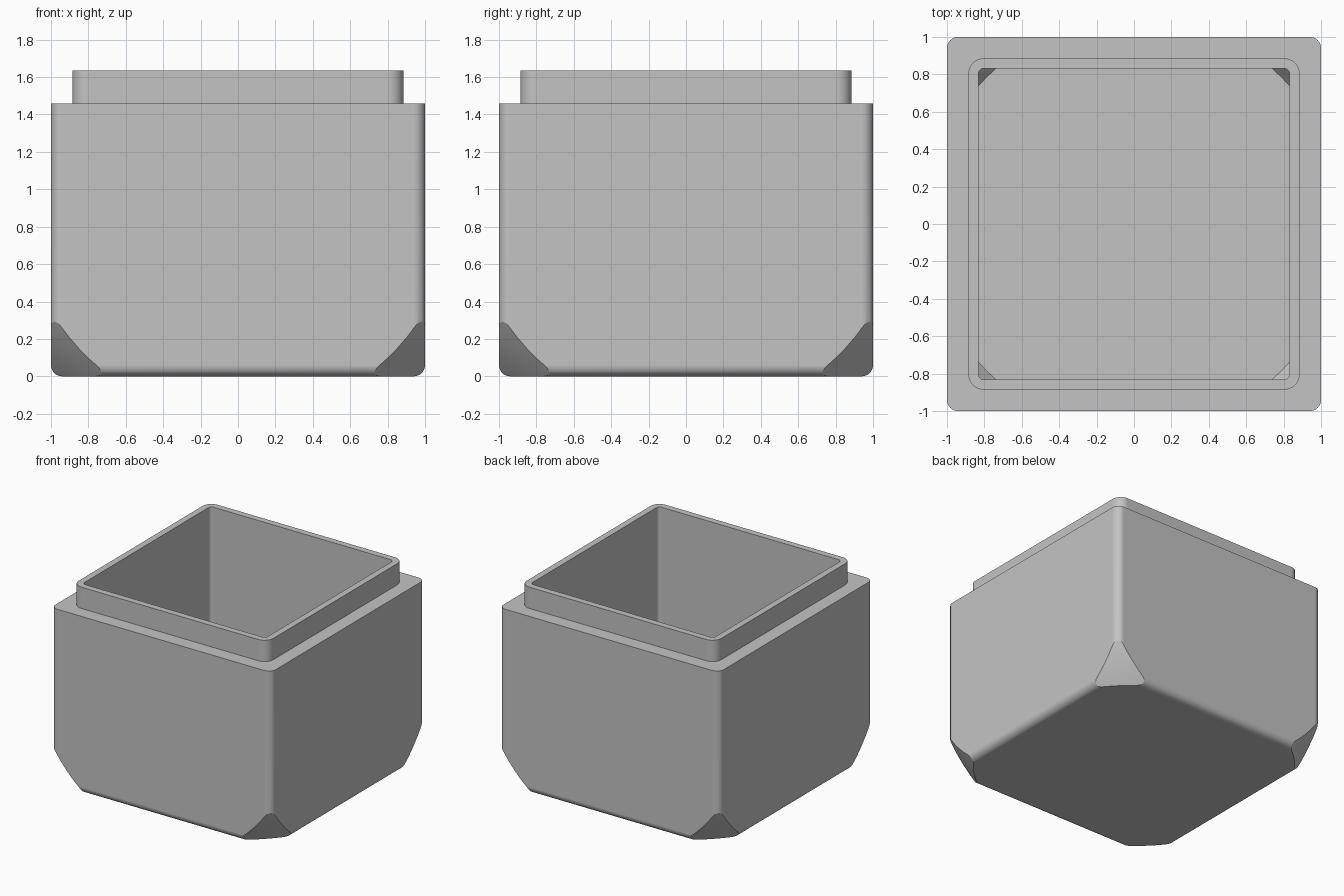
import bpy, bmesh
from mathutils import Matrix

if "Cube" in bpy.data.objects:
    bpy.data.objects.remove(bpy.data.objects["Cube"])

WALL_TOP, LIP_TOP, FLOOR = 1.46, 1.635, 0.17
DOME_Z = 0.94

grey = bpy.data.materials.new("plain grey")
grey.use_nodes = True
colour = (0.55, 0.55, 0.55, 1)
grey.diffuse_color = colour
grey.node_tree.nodes["Principled BSDF"].inputs["Base Color"].default_value = colour


def finish(name, bm):
    mesh = bpy.data.meshes.new(name)
    bm.to_mesh(mesh)
    bm.free()
    mesh.materials.append(grey)
    obj = bpy.data.objects.new(name, mesh)
    bpy.context.collection.objects.link(obj)
    return obj


def rounded_box(name, half, bottom, top, radius, round_bottom=False):
    """Square block with rounded upright edges, optionally a rounded foot."""
    bm = bmesh.new()
    bmesh.ops.create_cube(bm, size=1)
    bmesh.ops.scale(bm, vec=(2 * half, 2 * half, top - bottom), verts=bm.verts)
    bmesh.ops.translate(bm, vec=(0, 0, (top + bottom) / 2), verts=bm.verts)

    def wanted(edge):
        a, b = (v.co.z for v in edge.verts)
        return abs(a - b) > 0.01 or (round_bottom and max(a, b) < bottom + 0.01)

    bmesh.ops.bevel(bm, geom=[e for e in bm.edges if wanted(e)], offset=radius,
                    segments=8, profile=0.5, affect='EDGES', clamp_overlap=True)
    return finish(name, bm)


def round_bottomed_limit(name, radius):
    """Bowl shape with tall straight sides, trims only the lower corners."""
    bm = bmesh.new()
    bmesh.ops.create_uvsphere(bm, u_segments=128, v_segments=64, radius=radius,
                              matrix=Matrix.Translation((0, 0, DOME_Z)))
    for v in bm.verts:
        if v.co.z > DOME_Z + 0.01:
            v.co.z += 2
    return finish(name, bm)


def combine(obj, tool, operation):
    """Apply a boolean and discard the tool."""
    mod = obj.modifiers.new("combine", 'BOOLEAN')
    mod.operation, mod.object, mod.solver = operation, tool, 'EXACT'
    bpy.context.view_layer.update()
    result = bpy.data.meshes.new_from_object(
        obj.evaluated_get(bpy.context.evaluated_depsgraph_get()))
    obj.modifiers.clear()
    obj.data = result
    bpy.data.objects.remove(tool)


# Outer body with trimmed lower corners
jar = rounded_box("square_jar", 1.0, 0, WALL_TOP, 0.06, round_bottom=True)
combine(jar, round_bottomed_limit("outer_limit", 1.533), 'INTERSECT')

# Raised lip for the lid
combine(jar, rounded_box("lip", 0.885, WALL_TOP - 0.2, LIP_TOP, 0.08), 'UNION')

# Hollow inside, with matching trimmed corners at the floor
cavity = rounded_box("cavity", 0.832, FLOOR, LIP_TOP + 0.2, 0.03)
combine(cavity, round_bottomed_limit("inner_limit", 1.353), 'INTERSECT')
combine(jar, cavity, 'DIFFERENCE')

# Smooth rounded edges, crisp creases
bpy.ops.object.select_all(action='DESELECT')
jar.select_set(True)
bpy.context.view_layer.objects.active = jar
bpy.ops.object.shade_smooth_by_angle(angle=0.33)
normals = jar.modifiers.new("flat_face_normals", 'WEIGHTED_NORMAL')
normals.keep_sharp = True
